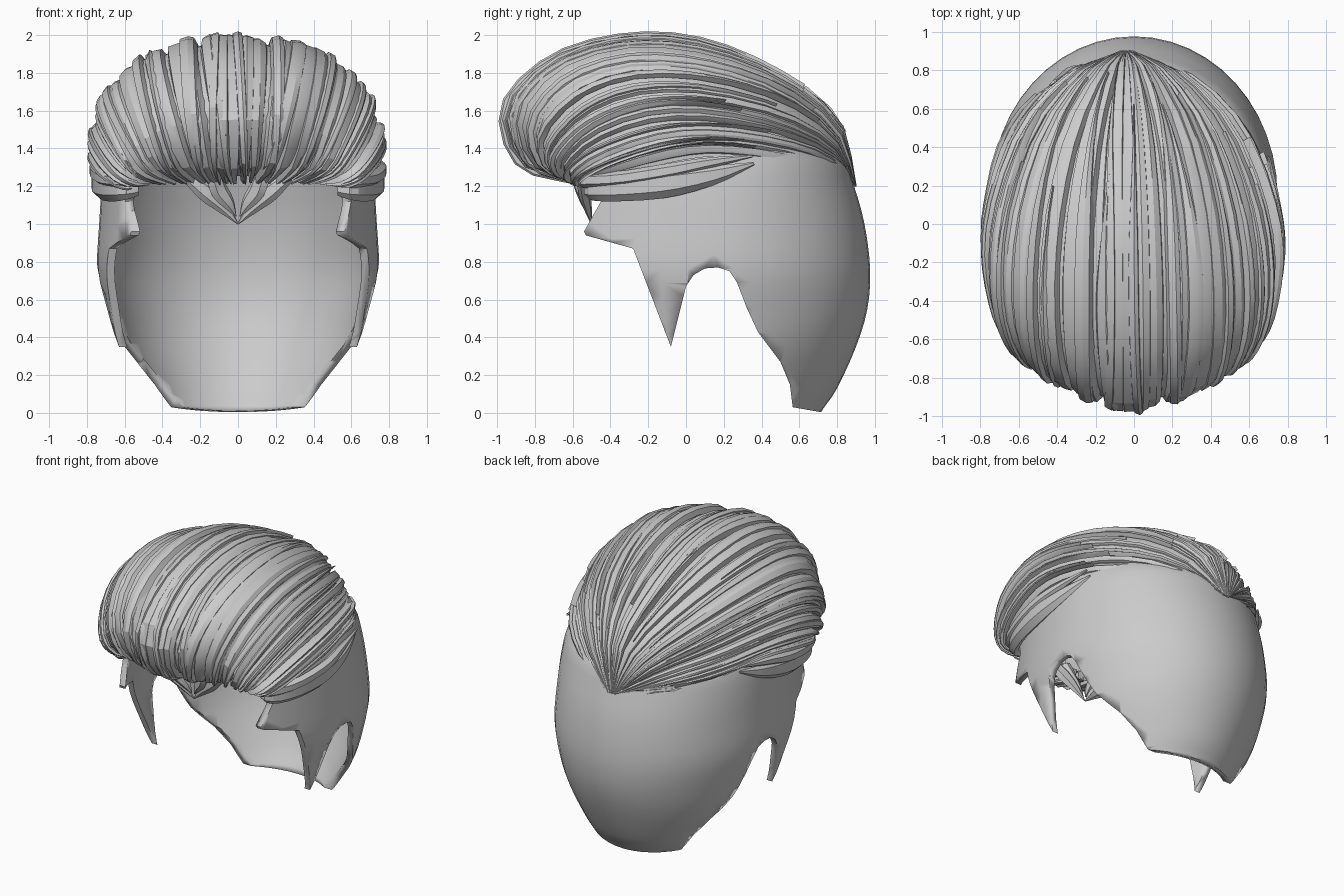
import bpy, bmesh, math, random
from mathutils import Vector

if "Cube" in bpy.data.objects:
    bpy.data.objects.remove(bpy.data.objects["Cube"])
random.seed(7)


def spline(pts, u):
    """Catmull-Rom through pts, u in 0..1"""
    n = len(pts) - 1
    f = max(0.0, min(0.99999, u)) * n
    i = int(f)
    f -= i
    p1, p2 = Vector(pts[i]), Vector(pts[i + 1])
    p0 = Vector(pts[i - 1]) if i > 0 else p1 * 2 - p2
    p3 = Vector(pts[i + 2]) if i + 2 <= n else p2 * 2 - p1
    return 0.5 * (2 * p1 + (p2 - p0) * f + (2 * p0 - 5 * p1 + 4 * p2 - p3) * f * f
                  + (3 * p1 - p0 - 3 * p2 + p3) * f ** 3)


def loft(bm, rings, closed=True, caps=(True, True)):
    vs = [[bm.verts.new(p) for p in r] for r in rings]
    n = len(vs[0])
    for a, b in zip(vs, vs[1:]):
        for i in range(n if closed else n - 1):
            j = (i + 1) % n
            bm.faces.new((a[i], a[j], b[j], b[i]))
    if caps[0]:
        bm.faces.new(vs[0][::-1])
    if caps[1]:
        bm.faces.new(vs[-1])


def finish(bm, name, angle=35):
    bmesh.ops.recalc_face_normals(bm, faces=bm.faces)
    me = bpy.data.meshes.new(name)
    bm.to_mesh(me)
    bm.free()
    ob = bpy.data.objects.new(name, me)
    bpy.context.collection.objects.link(ob)
    activate(ob)
    bpy.ops.object.shade_smooth_by_angle(angle=math.radians(angle))
    return ob


def activate(ob):
    bpy.ops.object.select_all(action='DESELECT')
    ob.select_set(True)
    bpy.context.view_layer.objects.active = ob


# Scalp: head-shaped shell, rows are (z, half width, back y)
HEAD = [(-.06, .46, .68), (.02, .5, .725), (.13, .545, .8), (.35, .65, .9), (.55, .705, .96),
        (.76, .745, .975), (1.0, .735, .945), (1.2, .72, .89), (1.35, .69, .83), (1.5, .61, .67),
        (1.65, .46, .45), (1.74, .25, .3)]
CY = .15
rings = []
for k in range(34):
    z, a, back = spline(HEAD, k / 33)
    ring = []
    for i in range(48):
        t = math.tau * i / 48
        depth = back - CY if math.sin(t) > 0 else 1.08 * a / .74
        ring.append((a * math.cos(t), CY + depth * math.sin(t), z))
    rings.append(ring)
bm = bmesh.new()
loft(bm, rings, caps=(False, True))
scalp = finish(bm, "scalp_shell")
mod = scalp.modifiers.new("thickness", 'SOLIDIFY')
mod.thickness = .04
mod.offset = -1

# Side outline with temple, sideburn, ear arch and nape trims the shell
OUTLINE = [(-.45, 1.12), (-.54, .96), (-.53, .94), (-.28, .87), (-.08, .35), (-.03, .55), (0, .67),
           (.04, .73), (.1, .765), (.17, .77), (.23, .75), (.27, .69), (.32, .56), (.38, .43),
           (.5, .27), (.55, .15), (.565, .03), (.72, .003), (1.2, .003), (1.2, 1.9), (-.2, 1.9),
           (-.42, 1.5), (-.5, 1.22)]
bm = bmesh.new()
loft(bm, [[(x, y, z) for y, z in OUTLINE] for x in (-1.2, 1.2)])
cutter = finish(bm, "outline_cutter")
cutter.hide_render = True
mod = scalp.modifiers.new("trim", 'BOOLEAN')
mod.operation = 'INTERSECT'
mod.solver = 'EXACT'
mod.object = cutter
activate(scalp)
for m in list(scalp.modifiers):
    bpy.ops.object.modifier_apply(modifier=m.name)
bpy.data.objects.remove(cutter)

# Hair flow: guide strokes from the crown point at the back over to the fringe
GUIDES = [
    [(0, .9, 1.2), (0, .81, 1.55), (0, .5, 1.79), (0, .1, 1.96), (0, -.3, 1.99), (0, -.7, 1.88),
     (0, -.96, 1.62), (0, -.88, 1.32), (0, -.58, 1.22)],
    [(.015, .9, 1.2), (.14, .8, 1.5), (.3, .5, 1.74), (.4, .1, 1.88), (.44, -.3, 1.91),
     (.43, -.65, 1.8), (.38, -.84, 1.57), (.3, -.78, 1.32), (.2, -.56, 1.22)],
    [(.03, .9, 1.2), (.25, .78, 1.43), (.48, .5, 1.6), (.63, .1, 1.7), (.68, -.25, 1.7),
     (.66, -.52, 1.6), (.58, -.7, 1.42), (.5, -.7, 1.29), (.36, -.54, 1.22)],
    [(.05, .89, 1.21), (.34, .76, 1.36), (.58, .5, 1.45), (.72, .15, 1.5), (.765, -.15, 1.48),
     (.72, -.45, 1.38), (.64, -.6, 1.28), (.55, -.6, 1.23), (.46, -.52, 1.22)],
    [(.3, .8, 1.29), (.54, .62, 1.31), (.68, .4, 1.35), (.74, .15, 1.36), (.765, -.05, 1.33),
     (.73, -.3, 1.27), (.66, -.48, 1.22), (.6, -.53, 1.2), (.55, -.5, 1.2)]]


def flow(t, s):
    """Point on the hair volume: t -1..1 side to side, s 0..1 crown to fringe"""
    p = spline([spline(g, s) for g in GUIDES], abs(t)) if abs(t) > .25 else spline(
        [Vector((-1 * q.x, q.y, q.z)) for q in (spline(GUIDES[1], s),)]
        + [spline(g, s) for g in GUIDES[:3]], (abs(t) * 4 + 1) / 3)
    p.x = math.copysign(1, t) * p.x - .04 * (1 - s) ** 3
    return p


def frame(t, s):
    t, s = max(-.97, min(.97, t)), max(.02, min(.98, s))
    n = (flow(t, s + .02) - flow(t, s - .02)).cross(flow(t + .03, s) - flow(t - .03, s))
    return n.normalized()


# Under layer closing the volume below the locks
bm = bmesh.new()
loft(bm, [[flow(-1 + i / 24, s / 24) - frame(-1 + i / 24, s / 24) * .035 for i in range(49)]
          for s in range(25)], closed=False, caps=(False, False))
base = finish(bm, "hair_under_layer")


def lock(bm, t0, half, s0, drift, lift):
    """One ridged lock following the flow"""
    left, right = random.uniform(-.012, .012), random.uniform(-.012, .012)
    rings = []
    for k in range(19):
        u = k / 18
        s = s0 + (1 - s0) * u
        t = t0 + drift * math.sin(math.pi * s)
        w = half * (min(1, .08 + 3 * u) if s0 > .05 else 1) * (1 - .45 * max(0, u - .8) / .2)
        up = lift * min(1, 5 * s, .3 + 4 * (1 - u))
        ring = []
        for f, h in ((-1, -.045), (-.78, left), (.1, .008), (.7, right), (1, -.045)):
            q = max(-1, min(1, t + f * w))
            ring.append(flow(q, s) + frame(q, s) * (h * min(1, .3 + 3 * s) + up))
        rings.append(ring)
    loft(bm, rings)


# Main locks, then thinner overlay locks that start in points further forward
bm = bmesh.new()
t = -.97
while t < .97:
    w = random.uniform(.022, .045)
    lock(bm, t + w, w * 1.15, 0, random.uniform(-.03, .03), random.uniform(-.015, .006))
    t += 2 * w
finish(bm, "swept_locks", 25)
bm = bmesh.new()
for i in range(24):
    lock(bm, -.94 + i * 1.88 / 23 + random.uniform(-.03, .03), random.uniform(.014, .03),
         random.uniform(.1, .36), random.uniform(-.06, .06), random.uniform(.008, .018))
finish(bm, "overlay_locks", 25)


def strand(bm, path, heights, thick, flip=1):
    """Six-sided tapered strand, height in z and thickness horizontal"""
    rings = []
    for k in range(15):
        u = k / 14
        p = spline(path, u)
        h = spline([(v, 0) for v in heights], u).x
        d = spline(path, min(1, u + .03)) - spline(path, max(0, u - .03))
        side = d.cross(Vector((0, 0, 1))).normalized()
        up = side.cross(d).normalized()
        th = thick * h / max(heights)
        ring = [p + up * h * math.cos(a) + side * th * math.sin(a)
                for a in (math.tau * j / 6 for j in range(6))]
        rings.append([(flip * v.x, v.y, v.z) for v in ring])
    loft(bm, rings)


# Low locks above each temple, and the pointed strands at the centre of the hairline
bm = bmesh.new()
for m in (-1, 1):
    strand(bm, [(.68, .36, 1.32), (.725, .15, 1.26), (.735, -.1, 1.215), (.69, -.35, 1.19),
                (.61, -.5, 1.185), (.53, -.5, 1.19)], (.008, .05, .075, .07, .06, .04), .045, m)
    strand(bm, [(.7, .35, 1.36), (.74, .1, 1.32), (.755, -.1, 1.28), (.71, -.35, 1.24),
                (.62, -.53, 1.23), (.54, -.52, 1.23)], (.008, .03, .04, .04, .04, .03), .035, m)
finish(bm, "temple_locks", 25)
bm = bmesh.new()
for m in (-1, 1):
    strand(bm, [(.27, -.56, 1.25), (.17, -.54, 1.17), (.08, -.52, 1.09), (0, -.5, 1.0)],
           (.03, .05, .035, .003), .03, m)
    strand(bm, [(.13, -.57, 1.25), (.1, -.55, 1.18), (.05, -.53, 1.11), (.01, -.51, 1.04)],
           (.05, .05, .035, .003), .03, m)
finish(bm, "hairline_peak", 25)
